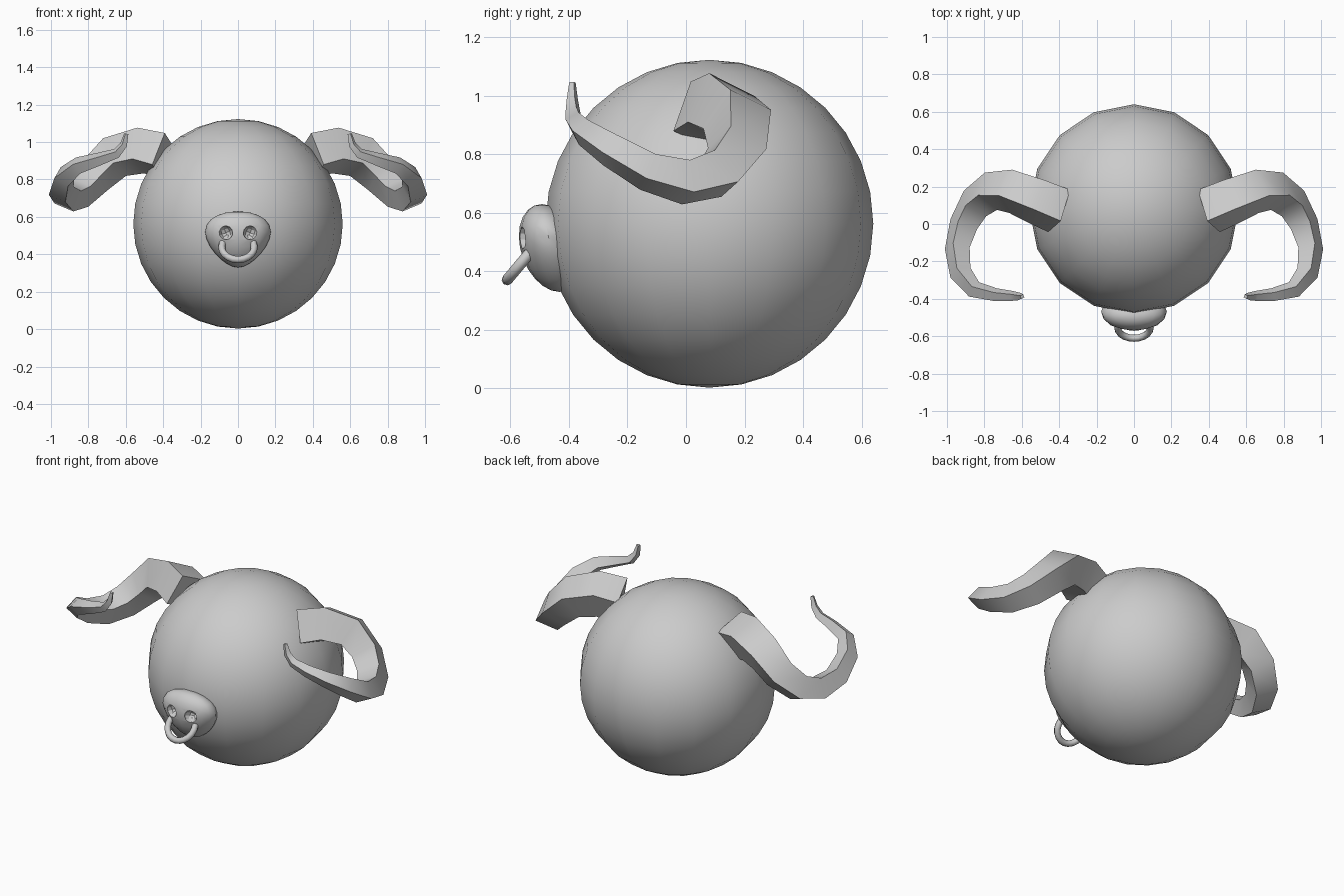
import bpy, bmesh, math
from mathutils import Vector, Matrix

if "Cube" in bpy.data.objects:
    bpy.data.objects.remove(bpy.data.objects["Cube"])


def smooth(obj, angle=35):
    bpy.ops.object.select_all(action='DESELECT')
    obj.select_set(True)
    bpy.context.view_layer.objects.active = obj
    bpy.ops.object.shade_smooth_by_angle(angle=math.radians(angle))


# round head
bpy.ops.mesh.primitive_uv_sphere_add(segments=16, ring_count=16, radius=0.56, location=(0, 0.08, 0.563))
head = bpy.context.object
head.name = "head"
smooth(head, 60)

# muzzle: ellipsoid narrowed at the chin and leaning forward at the top
bpy.ops.mesh.primitive_uv_sphere_add(segments=16, ring_count=12, radius=1)
nose = bpy.context.object
nose.name = "muzzle"
for v in nose.data.vertices:
    x, y, z = v.co
    v.co = (x * 0.168 * (1 + 0.32 * z), -0.462 + y * 0.105 - 0.03 * z, 0.48 + 0.15 * z)

# nostril cutters
for s in (-1, 1):
    bpy.ops.mesh.primitive_uv_sphere_add(segments=10, ring_count=6, radius=1, location=(s * 0.065, -0.565, 0.515),
                                         scale=(0.038, 0.05, 0.038), rotation=(0, s * 0.4, 0))
    cutter = bpy.context.object
    cutter.name = "nostril_cutter"
    cutter.hide_render = True
    cutter.hide_set(True)
    mod = nose.modifiers.new("nostril", 'BOOLEAN')
    mod.object = cutter
    mod.operation = 'DIFFERENCE'
    mod.solver = 'EXACT'
smooth(nose)

# nose ring, hanging forward
bpy.ops.mesh.primitive_torus_add(major_segments=20, minor_segments=8, major_radius=0.087, minor_radius=0.019,
                                 location=(0, -0.555, 0.438), rotation=(math.radians(50), 0, 0))
ring = bpy.context.object
ring.name = "nose_ring"
smooth(ring, 50)

# horn path: x, y, z, half diagonal of the square section
PATH = [(0.40, 0.07, 0.925, 0.135), (0.52, 0.12, 0.955, 0.13), (0.66, 0.175, 0.92, 0.12),
        (0.765, 0.175, 0.82, 0.105), (0.85, 0.11, 0.735, 0.095), (0.91, 0.0, 0.705, 0.083),
        (0.945, -0.13, 0.74, 0.07), (0.928, -0.26, 0.815, 0.06), (0.855, -0.35, 0.875, 0.047),
        (0.74, -0.378, 0.91, 0.036), (0.65, -0.385, 0.94, 0.028), (0.612, -0.388, 0.985, 0.021),
        (0.597, -0.388, 1.045, 0.012)]


def make_horn(name, side):
    bm = bmesh.new()
    pts = [Vector(p[:3]) for p in PATH]
    tangents = [(pts[min(i + 1, len(pts) - 1)] - pts[max(i - 1, 0)]).normalized() for i in range(len(pts))]
    up = Vector((0, 0, 1))
    start = math.radians(20)
    rings = []
    for i, (p, t) in enumerate(zip(pts, tangents)):
        if i:
            up = tangents[i - 1].rotation_difference(t) @ up
        up = (up - t * up.dot(t)).normalized()
        across = t.cross(up)
        loop = []
        for k in range(4):
            a = start + k * math.pi / 2
            co = p + (up * math.cos(a) + across * math.sin(a)) * PATH[i][3]
            loop.append(bm.verts.new((co.x * side, co.y, co.z)))
        rings.append(loop)
    for a, b in zip(rings, rings[1:]):
        for k in range(4):
            bm.faces.new((a[k], a[(k + 1) % 4], b[(k + 1) % 4], b[k]))
    bm.faces.new(rings[0])
    bm.faces.new(rings[-1])
    bmesh.ops.recalc_face_normals(bm, faces=bm.faces)
    mesh = bpy.data.meshes.new(name)
    bm.to_mesh(mesh)
    bm.free()
    obj = bpy.data.objects.new(name, mesh)
    bpy.context.collection.objects.link(obj)
    smooth(obj, 40)


make_horn("right_horn", -1)
make_horn("left_horn", 1)
